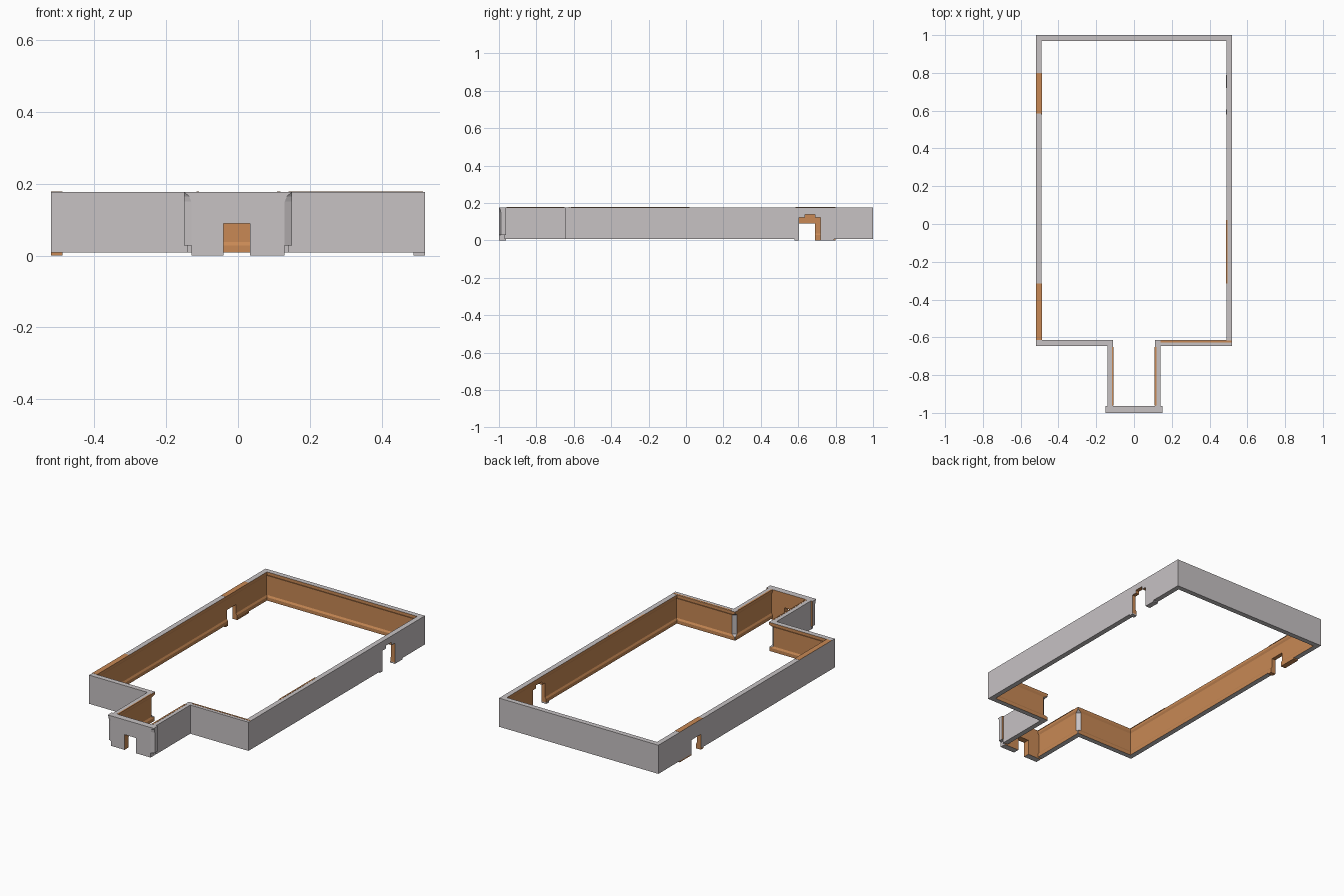
import bpy, bmesh
from mathutils import Vector

cube = bpy.data.objects.get("Cube")
if cube:
    bpy.data.objects.remove(cube, do_unlink=True)


def material(name, color):
    m = bpy.data.materials.new(name)
    m.use_nodes = True
    m.diffuse_color = color
    m.node_tree.nodes["Principled BSDF"].inputs["Base Color"].default_value = color
    return m


GREY, ORANGE = 0, 1
MATS = [material("pale grey", (0.57, 0.54, 0.55, 1)),
        material("warm orange", (0.58, 0.25, 0.09, 1))]
TOP = 0.177


def finish(name, bm):
    bmesh.ops.remove_doubles(bm, verts=bm.verts, dist=0.00001)
    bmesh.ops.recalc_face_normals(bm, faces=bm.faces)
    me = bpy.data.meshes.new(name)
    bm.to_mesh(me)
    bm.free()
    for m in MATS:
        me.materials.append(m)
    ob = bpy.data.objects.new(name, me)
    bpy.context.collection.objects.link(ob)
    return ob


def loft(name, rings, color):
    """Skin equal-length rings; color(ring, side) picks the material."""
    bm = bmesh.new()
    rows = [[bm.verts.new(p) for p in ring] for ring in rings]
    n = len(rows[0])
    for r in range(len(rows) - 1):
        for i in range(n):
            j = (i + 1) % n
            f = bm.faces.new((rows[r][i], rows[r][j], rows[r + 1][j], rows[r + 1][i]))
            f.material_index = color(r, i)
    bm.faces.new(rows[0])
    bm.faces.new(rows[-1])
    return finish(name, bm)


def box(name, x0, x1, y0, y1, z0, z1, mat):
    plan = [(x0, y0), (x1, y0), (x1, y1), (x0, y1)]
    ob = loft(name, [[(x, y, z) for x, y in plan] for z in (z0, z1)], lambda r, i: mat)
    for f in ob.data.polygons:
        f.material_index = mat
    return ob


def cut(target, cutter):
    cutter.hide_render = True
    mod = target.modifiers.new("opening", "BOOLEAN")
    mod.operation = "DIFFERENCE"
    mod.solver = "EXACT"
    mod.object = cutter
    bpy.context.view_layer.objects.active = target
    bpy.ops.object.modifier_apply(modifier=mod.name)
    bpy.data.objects.remove(cutter, do_unlink=True)


# Perimeter wall: crown and skirting section swept around the floor plan
half = [(0.14, -0.97), (0.14, -0.645), (0.52, -0.645), (0.52, 1.0)]
path = [Vector(p) for p in half] + [Vector((-x, y)) for x, y in reversed(half)]
section = [(0, 0.008), (0, TOP), (0.03, TOP), (0.03, 0.162), (0.024, 0.15),
           (0.024, 0.038), (0.03, 0.028), (0.03, 0.008)]
chamfer = [0, 0, 0, 0.004, 0.02, 0.02, 0.004, 0.004]
rings, strips = [], []
for k, p in enumerate(path):
    d1 = (p - path[k - 1]).normalized() if k else Vector((0, 1))
    d2 = (path[k + 1] - p).normalized() if k < len(path) - 1 else d1
    left = Vector((-d1.y, d1.x))
    if d1 != d2:
        left += Vector((-d2.y, d2.x))
    inward_corner = d1.cross(d2) < -0.5
    for side in ((-1, 1) if inward_corner else (0,)):
        ring = []
        for (inset, z), c in zip(section, chamfer):
            q = p + left * inset
            q += (d1 * -c) if side < 0 else d2 * c * side
            ring.append((q.x, q.y, z))
        rings.append(ring)
        if side < 0:
            strips.append(len(rings) - 1)
wall = loft("perimeter_wall", rings,
            lambda r, i: ORANGE if 2 <= i <= 6 and r not in strips else GREY)

# Entrance front: flared corners over a narrower foot
levels = [(0, 0.13, 0), (0.028, 0.13, 0), (0.028, 0.15, 1), (0.15, 0.15, 1),
          (0.165, 0.15, 0.7), (TOP, 0.15, 0)]
rings = []
for z, w, c in levels:
    right = [(w - 0.02 * c, -1, z), (w, -1 + 0.01 * c, z), (w, -0.963, z)]
    rings.append(right + [(-x, y, h) for x, y, h in reversed(right)])
front = loft("entrance_front", rings, lambda r, i: ORANGE if i == 2 else GREY)

# Door openings
cut(front, box("door_cutter", -0.04, 0.033, -1.1, -0.9, -0.1, 0.09, ORANGE))
cut(wall, box("door_cutter", -0.6, -0.4, 0.605, 0.69, -0.1, 0.09, ORANGE))
steps = [(0.605, -0.1), (0.72, -0.1), (0.72, 0.122), (0.69, 0.122),
         (0.69, 0.14), (0.635, 0.14), (0.635, 0.122), (0.605, 0.122)]
cut(wall, loft("door_cutter", [[(x, y, z) for y, z in steps] for x in (0.4, 0.6)],
               lambda r, i: ORANGE))

# Door feet
for name, x0, y0, y1, mat in [("left_foot_front", 0.488, 0.58, 0.605, GREY),
                              ("left_foot_back", 0.488, 0.72, 0.79, GREY),
                              ("right_foot_front", -0.52, 0.58, 0.605, ORANGE),
                              ("right_foot_back", -0.52, 0.69, 0.8, ORANGE)]:
    box(name, x0, x0 + 0.032, y0, y1, 0, 0.008, mat)

# Orange patches on the wall tops
for name, x0, x1, y0, y1 in [("door_top_patch", -0.52, -0.488, 0.585, 0.8),
                             ("front_top_patch", -0.52, -0.488, -0.615, -0.315),
                             ("left_top_strip", 0.486, 0.495, -0.315, 0.02),
                             ("shoulder_top_strip", 0.14, 0.515, -0.627, -0.617),
                             ("passage_left_strip", 0.108, 0.118, -0.96, -0.65),
                             ("passage_right_strip", -0.116, -0.108, -0.96, -0.65)]:
    box(name, x0, x1, y0, y1, TOP - 0.002, TOP + 0.001, ORANGE)
